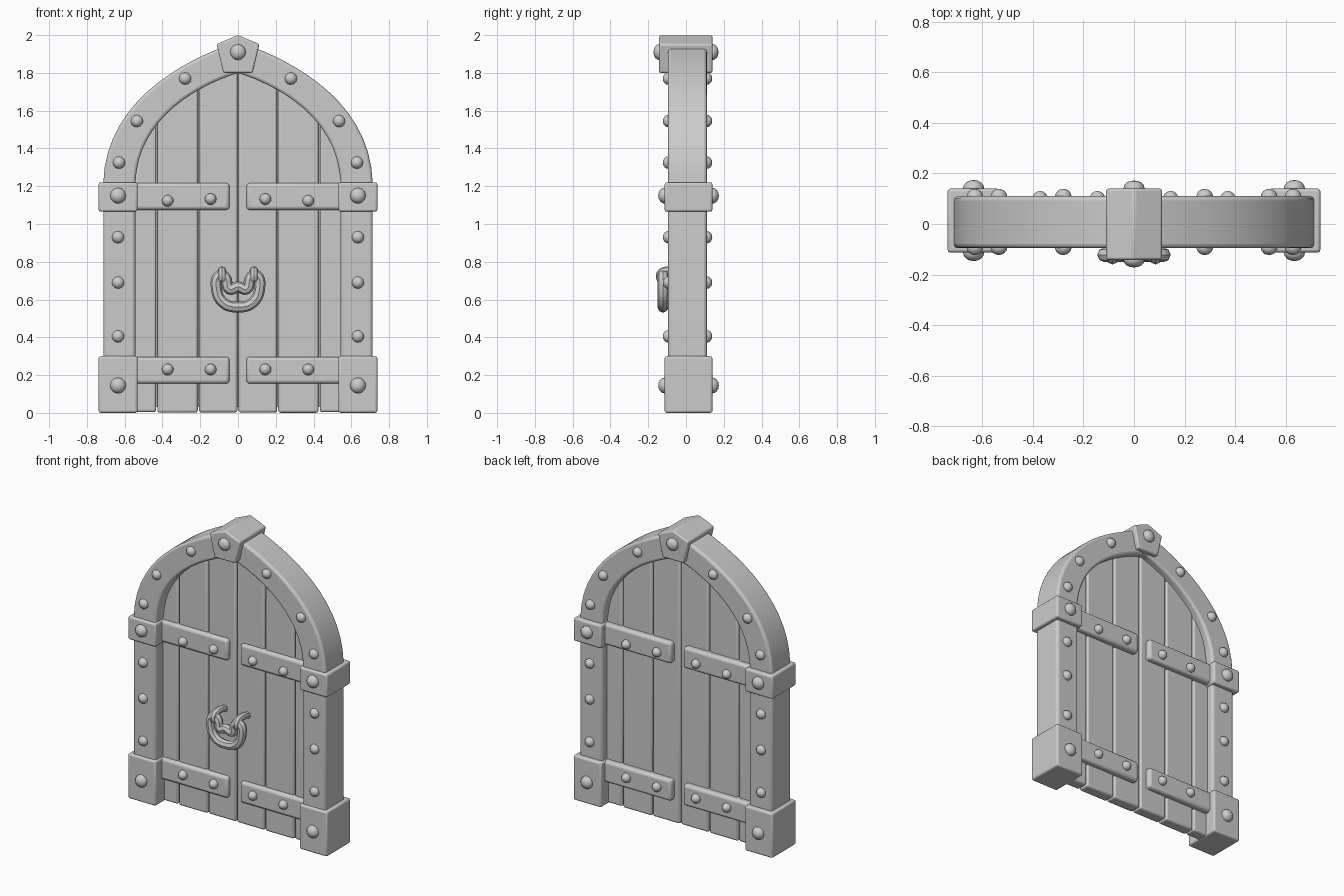
import bpy, bmesh, math, random
from mathutils import Vector, Matrix
from mathutils.geometry import interpolate_bezier

random.seed(4)
cube = bpy.data.objects.get("Cube")
if cube:
    bpy.data.objects.remove(cube)

stone = bpy.data.materials.new("light grey")
stone.use_nodes = True
GREY = (0.6, 0.6, 0.6, 1)
stone.diffuse_color = GREY
stone.node_tree.nodes["Principled BSDF"].inputs["Base Color"].default_value = GREY


def finish(obj, bevel=0.0, mirror=False):
    """Material, rounded edges, optional mirror, smooth shading."""
    bpy.context.collection.objects.link(obj)
    obj.data.materials.append(stone)
    if bevel:
        mod = obj.modifiers.new("Rounded edges", "BEVEL")
        mod.width, mod.segments = bevel, 3
        mod.limit_method, mod.angle_limit = "ANGLE", math.radians(35)
    if mirror:
        obj.modifiers.new("Mirror", "MIRROR").use_clip = True
    bpy.ops.object.select_all(action="DESELECT")
    obj.select_set(True)
    bpy.context.view_layer.objects.active = obj
    bpy.ops.object.shade_smooth_by_angle(angle=math.radians(40))


def to_object(name, bm):
    bmesh.ops.recalc_face_normals(bm, faces=bm.faces)
    mesh = bpy.data.meshes.new(name)
    bm.to_mesh(mesh)
    bm.free()
    return bpy.data.objects.new(name, mesh)


def prism(name, outline, front, back, bevel, mirror=False):
    """Extrude an (x, z) outline from front to back."""
    bm = bmesh.new()
    face = bm.faces.new([bm.verts.new((x, front, z)) for x, z in outline])
    ext = bmesh.ops.extrude_face_region(bm, geom=[face])
    moved = [v for v in ext["geom"] if isinstance(v, bmesh.types.BMVert)]
    bmesh.ops.translate(bm, verts=moved, vec=(0, back - front, 0))
    finish(to_object(name, bm), bevel, mirror)


def rect(x0, x1, z0, z1):
    return [(x0, z0), (x1, z0), (x1, z1), (x0, z1)]


def arc(*controls):
    """Half of the pointed arch, from the springing to the apex."""
    return [(p.x, p.y) for p in interpolate_bezier(*[Vector(c) for c in controls], 16)]


outer = arc((0.713, 1.22), (0.7, 1.65), (0.29, 1.87), (0, 1.965))
inner = arc((0.543, 1.22), (0.53, 1.54), (0.25, 1.72), (0, 1.80))


# Frame: a strip between outer and inner edges, mirrored at the apex
def build_frame():
    bm = bmesh.new()
    rows = []
    for (xo, zo), (xi, zi) in zip([(0.713, 0.02)] + outer, [(0.543, 0.02)] + inner):
        rows.append([bm.verts.new(p) for p in
                     ((xo, -0.095, zo), (xo, 0.11, zo), (xi, 0.11, zi), (xi, -0.095, zi))])
    for a, b in zip(rows, rows[1:]):
        for i in range(4):
            j = (i + 1) % 4
            bm.faces.new((a[i], a[j], b[j], b[i]))
    bm.faces.new(rows[0])
    finish(to_object("arched_frame", bm), 0.016, True)


build_frame()


# Planks with tops that follow the arch and end inside the frame
def arch_height(x):
    for (xa, za), (xb, zb) in zip(inner, inner[1:]):
        if xb <= x <= xa:
            return zb + (za - zb) * (x - xb) / (xa - xb) + 0.04
    return inner[0][1]


edges = [0, 0.21, 0.43, 0.58]
for side, label in ((-1, "right"), (1, "left")):
    for n, (a, b) in enumerate(zip(edges, edges[1:])):
        lo, hi = a + 0.003, b - 0.003
        bottom = random.uniform(0.0, 0.01)
        top = [lo + (hi - lo) * k / 5 for k in range(6)]
        shape = [(hi, bottom), (lo, bottom)] + [(x, arch_height(x)) for x in top]
        prism(f"{label}_plank_{n + 1}", [(side * x, z) for x, z in shape],
              -0.02, 0.06, 0.013)

# Thin core that closes the gaps between the planks
core = [(-0.56, 0.03), (0.56, 0.03)] + inner + [(-x, z) for x, z in inner[-2::-1]]
prism("plank_core", core, 0.005, 0.035, 0)

# Corner blocks and straps
for name, z0, z1 in (("lower", 0, 0.3), ("upper", 1.065, 1.22)):
    prism(name + "_blocks", rect(0.532, 0.738, z0, z1), -0.113, 0.14, 0.012, True)
    prism(name + "_straps", rect(0.045, 0.56, z1 - 0.145, z1 - 0.003), -0.047, 0.098, 0.018, True)

# Keystone
prism("keystone", [(-0.078, 1.8), (0.078, 1.8), (0.113, 1.952), (0, 2.0), (-0.113, 1.952)],
      -0.142, 0.14, 0.01)


# Domed studs on both faces
def studs(name, places, radius, height, front, back):
    bm = bmesh.new()
    for x, z in places:
        for sx in ((-1, 1) if x else (1,)):
            for y in (front, back):
                m = Matrix.Translation((sx * x, y, z)) @ Matrix.Diagonal((1, height / radius, 1, 1))
                m = m @ Matrix.Rotation(math.pi / 2, 4, "X")
                bmesh.ops.create_uvsphere(bm, u_segments=12, v_segments=8, radius=radius, matrix=m)
    finish(to_object(name, bm))


studs("block_studs", [(0.635, 0.145), (0.635, 1.15)], 0.042, 0.034, -0.113, 0.14)
studs("keystone_stud", [(0, 1.91)], 0.042, 0.03, -0.142, 0.142)
studs("frame_studs", [(0.635, 0.405), (0.635, 0.69), (0.635, 0.93), (0.63, 1.325),
                      (0.535, 1.545), (0.28, 1.77)], 0.033, 0.03, -0.093, 0.109)
studs("strap_studs", [(0.372, 0.23), (0.145, 0.23), (0.372, 1.123), (0.145, 1.132)],
      0.031, 0.033, -0.047, 0.098)


# Handle: a heart-shaped ring hung from two lugs
def tube(name, points, radius, closed):
    curve = bpy.data.curves.new(name, "CURVE")
    curve.dimensions = "3D"
    curve.bevel_depth, curve.bevel_resolution, curve.resolution_u = radius, 2, 5
    curve.use_fill_caps = True
    spline = curve.splines.new("BEZIER")
    spline.bezier_points.add(len(points) - 1)
    for bp, p in zip(spline.bezier_points, points):
        bp.co = p
        bp.handle_left_type = bp.handle_right_type = "AUTO"
    spline.use_cyclic_u = closed
    temp = bpy.data.objects.new(name, curve)
    mesh = bpy.data.meshes.new_from_object(temp)
    bpy.data.objects.remove(temp)
    finish(bpy.data.objects.new(name, mesh))


half = [(0.08, 0.585), (0.115, 0.665), (0.1, 0.725), (0.07, 0.72), (0.045, 0.655)]
ring = [(0, 0.56)] + half + [(0, 0.668)] + [(-x, z) for x, z in reversed(half)]
tube("handle_ring", [(x, -0.122, z) for x, z in ring], 0.029, True)
for s, label in ((-1, "right"), (1, "left")):
    tube(label + "_handle_lug", [(s * 0.085, y, z) for y, z in
         ((-0.01, 0.74), (-0.09, 0.753), (-0.135, 0.735), (-0.13, 0.7))], 0.023, False)
